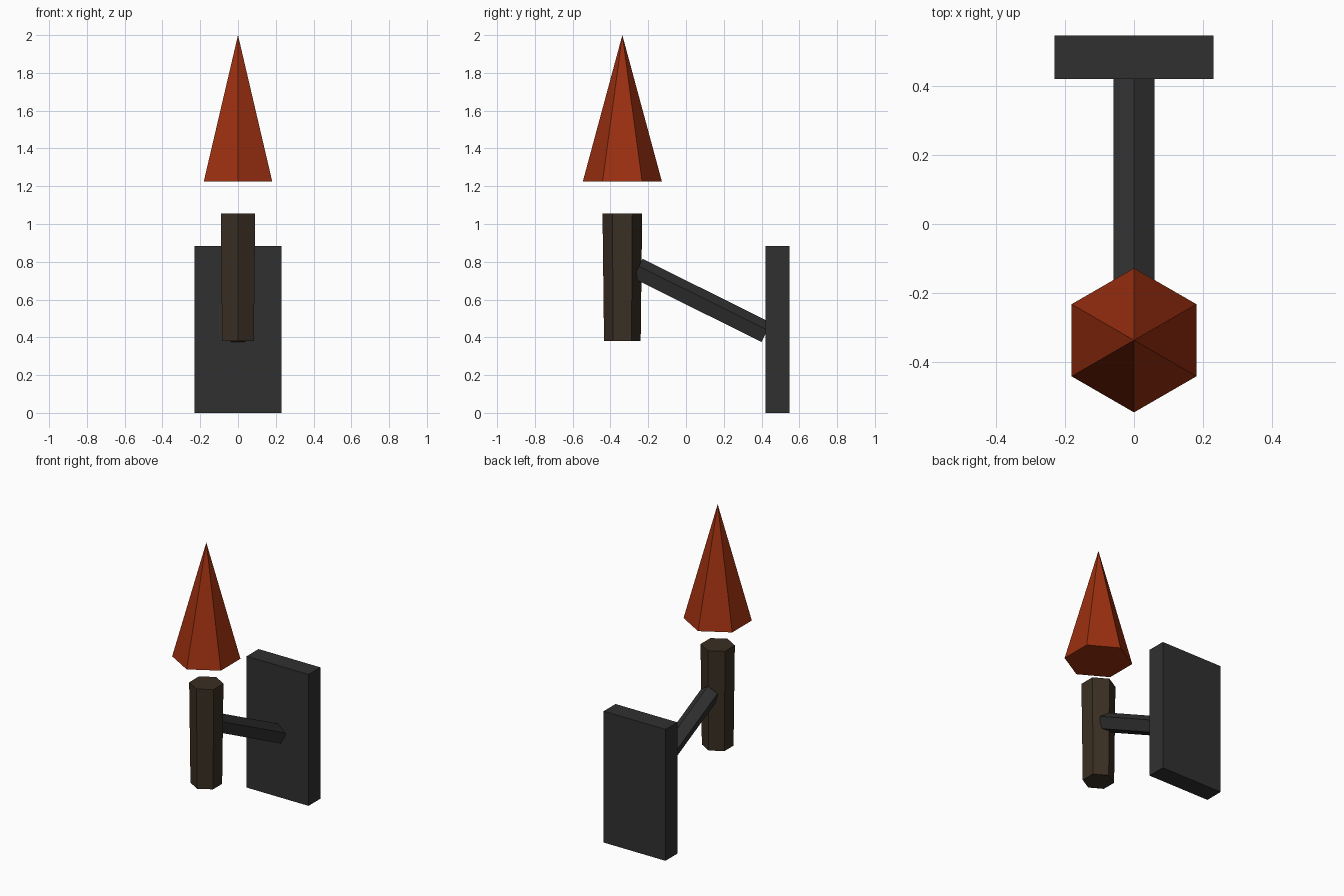
import bpy
import bmesh
import math
from mathutils import Matrix, Vector

cube = bpy.data.objects.get("Cube")
if cube:
    bpy.data.objects.remove(cube)


def material(name, rgb):
    m = bpy.data.materials.new(name)
    m.use_nodes = True
    m.diffuse_color = (*rgb, 1)
    m.node_tree.nodes["Principled BSDF"].inputs["Base Color"].default_value = (*rgb, 1)
    return m


def finish(name, bm, mat):
    bmesh.ops.recalc_face_normals(bm, faces=bm.faces)
    mesh = bpy.data.meshes.new(name)
    bm.to_mesh(mesh)
    bm.free()
    mesh.materials.append(mat)
    obj = bpy.data.objects.new(name, mesh)
    bpy.context.collection.objects.link(obj)
    return obj


def prism(name, sides, start, end, r_start, r_end, mat):
    """Faceted cone or prism from start to end, with one corner facing +y / up."""
    start, end = Vector(start), Vector(end)
    axis = end - start
    tilt = math.atan2(-axis.y, axis.z)
    place = Matrix.Translation((start + end) / 2) @ Matrix.Rotation(tilt, 4, "X")
    bm = bmesh.new()
    bmesh.ops.create_cone(bm, cap_ends=True, segments=sides, radius1=r_start,
                          radius2=r_end, depth=axis.length, matrix=place)
    bmesh.ops.remove_doubles(bm, verts=bm.verts, dist=0.0001)
    return finish(name, bm, mat)


def box(name, centre, size, mat):
    bm = bmesh.new()
    bmesh.ops.create_cube(bm, size=1, matrix=Matrix.LocRotScale(Vector(centre), None, Vector(size)))
    return finish(name, bm, mat)


iron = material("dark iron", (0.030, 0.030, 0.030))
wood = material("dark wood", (0.042, 0.028, 0.017))
fire = material("rusty orange", (0.33, 0.029, 0.005))

torch_y = -0.337

# Wall plate
box("wall_plate", (0, 0.484, 0.442), (0.46, 0.126, 0.884), iron)
# Five-sided arm sloping up from the plate to the torch
prism("support_arm", 5, (0, 0.423, 0.421), (0, -0.258, 0.759), 0.063, 0.063, iron)
# Slightly flared handle
prism("torch_handle", 6, (0, torch_y, 0.38), (0, torch_y, 1.055), 0.097, 0.105, wood)
# Flame floating above the handle
prism("flame", 6, (0, torch_y, 1.226), (0, torch_y, 2.0), 0.209, 0, fire)
